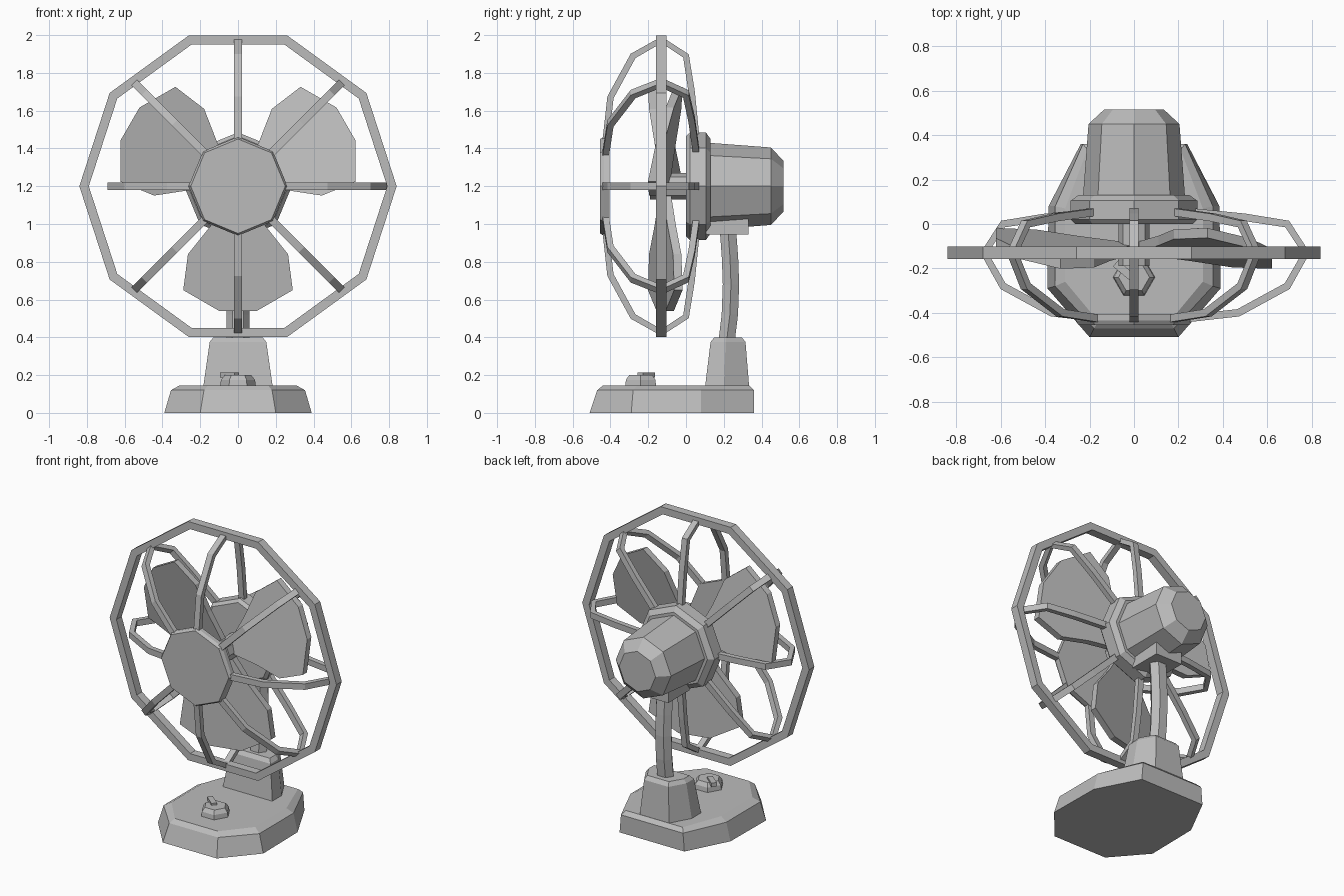
import bpy, bmesh
from math import sin, cos, pi, radians
from mathutils import Vector, Matrix

cube = bpy.data.objects.get("Cube")
if cube:
    bpy.data.objects.remove(cube, do_unlink=True)

grey = bpy.data.materials.new("plain grey")
grey.use_nodes = True
colour = (0.5, 0.5, 0.5, 1)
grey.diffuse_color = colour
grey.node_tree.nodes["Principled BSDF"].inputs["Base Color"].default_value = colour

AXIS_Z = 1.2     # height of the fan axis
RING_Y = -0.13   # depth of the outer ring


def loft(name, sections, closed=False):
    """Skin a row of equal-sized cross-sections, capped unless closed."""
    bm = bmesh.new()
    rows = [[bm.verts.new(p) for p in s] for s in sections]
    n = len(rows[0])
    pairs = list(zip(rows, rows[1:]))
    if closed:
        pairs.append((rows[-1], rows[0]))
    else:
        bm.faces.new(rows[0])
        bm.faces.new(rows[-1])
    for a, b in pairs:
        for i in range(n):
            j = (i + 1) % n
            bm.faces.new((a[i], a[j], b[j], b[i]))
    bmesh.ops.recalc_face_normals(bm, faces=bm.faces)
    mesh = bpy.data.meshes.new(name)
    bm.to_mesh(mesh)
    bm.free()
    mesh.materials.append(grey)
    ob = bpy.data.objects.new(name, mesh)
    bpy.context.scene.collection.objects.link(ob)
    return ob


def turned(name, profile, sides=8):
    """Solid turned around the fan axis from (y, radius) pairs."""
    return loft(name, [[(r * cos(2 * pi * i / sides), y, AXIS_Z + r * sin(2 * pi * i / sides))
                        for i in range(sides)] for y, r in profile])


def box(name, centre, size, turn=0):
    spin = Matrix.Rotation(radians(turn), 3, 'Z')
    corners = [(-1, -1), (1, -1), (1, 1), (-1, 1)]
    return loft(name, [[Vector(centre) + spin @ Vector((a * size[0] / 2, b * size[1] / 2, h * size[2] / 2))
                        for a, b in corners] for h in (-1, 1)])


def mirrored(half):
    """Close a right-hand outline by mirroring it across x."""
    return half + [(-x, y) for x, y in reversed(half)]


def stack(name, layers):
    """Loft between horizontal outlines given as (z, half outline)."""
    return loft(name, [[(x, y, z) for x, y in mirrored(half)] for z, half in layers])


# Base plate and pedestal
stack("base", [
    (0, [(0.2, -0.51), (0.39, -0.29), (0.385, 0.08), (0.24, 0.36)]),
    (0.12, [(0.18, -0.47), (0.355, -0.28), (0.355, 0.08), (0.23, 0.36)]),
    (0.145, [(0.16, -0.44), (0.31, -0.26), (0.31, 0.07), (0.21, 0.335)])])
stack("pedestal", [
    (0.13, [(0.185, 0.1), (0.185, 0.2), (0.11, 0.335)]),
    (0.375, [(0.15, 0.13), (0.15, 0.21), (0.09, 0.315)]),
    (0.4, [(0.13, 0.15), (0.13, 0.21), (0.08, 0.295)])])

# Speed knob
loft("knob", [[(r * cos(pi * i / 3), -0.24 + r * sin(pi * i / 3), z) for i in range(6)]
              for z, r in ((0.14, 0.095), (0.175, 0.09), (0.2, 0.07))])
box("knob_pointer", (-0.045, -0.21, 0.2), (0.1, 0.035, 0.025), -40)

# Curved pole and bracket
loft("pole", [[(0.06 * cos(pi * i / 3), y + 0.05 * sin(pi * i / 3), z) for i in range(6)]
              for z, y in ((0.38, 0.215), (0.52, 0.232), (0.68, 0.238), (0.82, 0.233), (0.97, 0.222))])
box("bracket", (0, 0.218, 0.99), (0.2, 0.225, 0.09))

# Motor, shaft and front cap
turned("motor_flange", [(0, 0.265), (0.02, 0.285), (0.105, 0.285), (0.13, 0.25)])
turned("motor_housing", [(0.12, 0.23), (0.45, 0.205), (0.515, 0.135)])
turned("shaft", [(0.01, 0.07), (-0.19, 0.07)])
turned("front_cap", [(-0.405, 0.262), (-0.435, 0.262), (-0.455, 0.25)])

# Ten-sided outer ring
loft("outer_ring", [[(r * cos(pi * k / 5), y, AXIS_Z + r * sin(pi * k / 5))
                     for r, y in ((0.84, RING_Y - 0.028), (0.84, RING_Y + 0.028),
                                  (0.79, RING_Y + 0.028), (0.79, RING_Y - 0.028))]
                    for k in range(10)], closed=True)

# Bent guard wires, running from the cap around to the flange
path = [Vector(p) for p in ((0.2, -0.43), (0.47, -0.4), (0.69, -0.28), (0.775, -0.13),
                            (0.69, 0), (0.5, 0.03), (0.2, 0.06))]
for k in range(8):
    a = k * pi / 4
    out, side = Vector((cos(a), 0, sin(a))), Vector((-sin(a), 0, cos(a)))
    shift = 0.1 if k == 4 else 0
    sections = []
    for i, p in enumerate(path):
        t = (path[min(i + 1, len(path) - 1)] - path[max(i - 1, 0)]).normalized()
        normal = Vector((t.y, -t.x)) * 0.017
        sections.append([out * (p.x - shift + s * normal.x) + Vector((0, p.y + s * normal.y, AXIS_Z))
                         + side * w * 0.02
                         for s, w in ((1, 1), (1, -1), (-1, -1), (-1, 1))])
    loft(f"guard_wire_{k + 1}", sections)

# Three pitched blades
half = [(0.04, 0.05), (0.145, 0.21), (0.265, 0.36), (0.29, 0.55), (0.1, 0.66)]
for k in range(3):
    a = radians(30 + 120 * k)
    out, side = Vector((cos(a), 0, sin(a))), Vector((-sin(a), 0, cos(a)))
    loft(f"blade_{k + 1}", [[out * r + side * t + Vector((0, -0.11 + 0.24 * t + d, AXIS_Z))
                             for t, r in mirrored(half)] for d in (-0.022, 0.022)])
